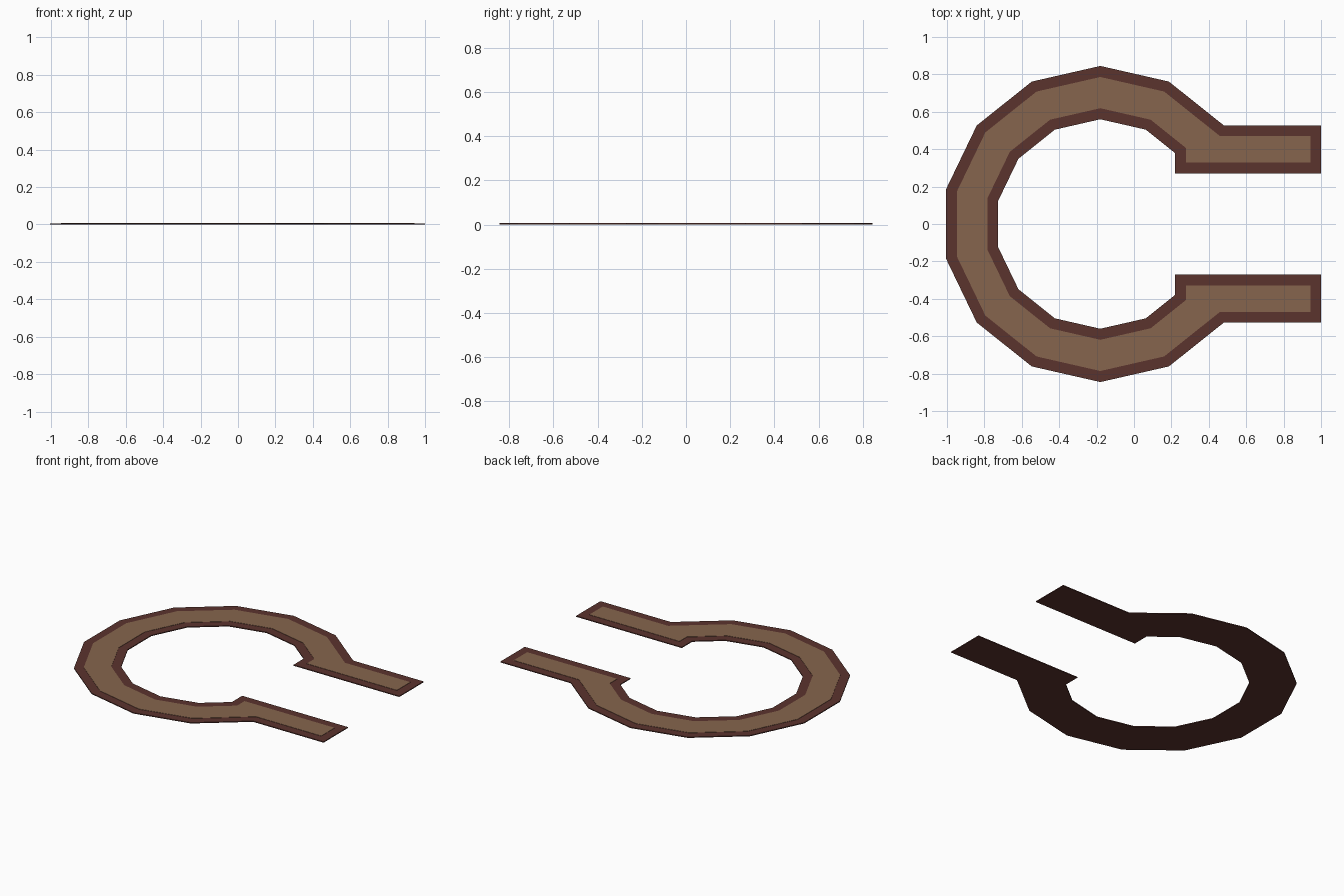
import bpy, bmesh, math

if "Cube" in bpy.data.objects:
    bpy.data.objects.remove(bpy.data.objects["Cube"])

CX, SIDES = -0.18, 14
R_OUT, R_IN = 0.845, 0.56
ARM_IN, ARM_X = 0.27, 0.22


def ring(radius, first, last):
    # Corners of a 14-sided ring, counted from the upper right round to the lower right
    step = 2 * math.pi / SIDES
    return [(CX + radius * math.cos((i + 0.5) * step),
             radius * math.sin((i + 0.5) * step)) for i in range(first, last + 1)]


def outline():
    outer = ring(R_OUT, 1, 12)
    inner = ring(R_IN, 2, 11)
    arm_out = outer[0][1]
    upper_arm = [(ARM_X, 0.379), (ARM_X, ARM_IN), (1, ARM_IN), (1, arm_out)]
    lower_arm = [(x, -y) for x, y in reversed(upper_arm)]
    return outer + lower_arm + inner[::-1] + upper_arm


def slab(name, color, inset, z0, z1):
    bm = bmesh.new()
    face = bm.faces.new([bm.verts.new((x, y, z0)) for x, y in outline()])
    bm.normal_update()
    if inset:
        rim = bmesh.ops.inset_region(bm, faces=[face], thickness=inset,
                                     use_even_offset=True, use_boundary=True)["faces"]
        bmesh.ops.delete(bm, geom=rim, context='FACES')
    new = bmesh.ops.extrude_face_region(bm, geom=bm.faces[:], use_keep_orig=True)["geom"]
    bmesh.ops.translate(bm, vec=(0, 0, z1 - z0),
                        verts=[g for g in new if isinstance(g, bmesh.types.BMVert)])
    bmesh.ops.recalc_face_normals(bm, faces=bm.faces[:])
    mesh = bpy.data.meshes.new(name)
    bm.to_mesh(mesh)
    bm.free()
    mat = bpy.data.materials.new(name + "_color")
    mat.diffuse_color = color
    mat.use_nodes = True
    mat.node_tree.nodes["Principled BSDF"].inputs["Base Color"].default_value = mat.diffuse_color
    mesh.materials.append(mat)
    bpy.context.collection.objects.link(bpy.data.objects.new(name, mesh))


# Dark border slab and the lighter walkway panel laid on it
slab("border_slab", (0.105, 0.033, 0.027, 1), 0, 0, 0.006)
slab("walkway_panel", (0.24, 0.13, 0.075, 1), 0.0575, 0.006, 0.008)
